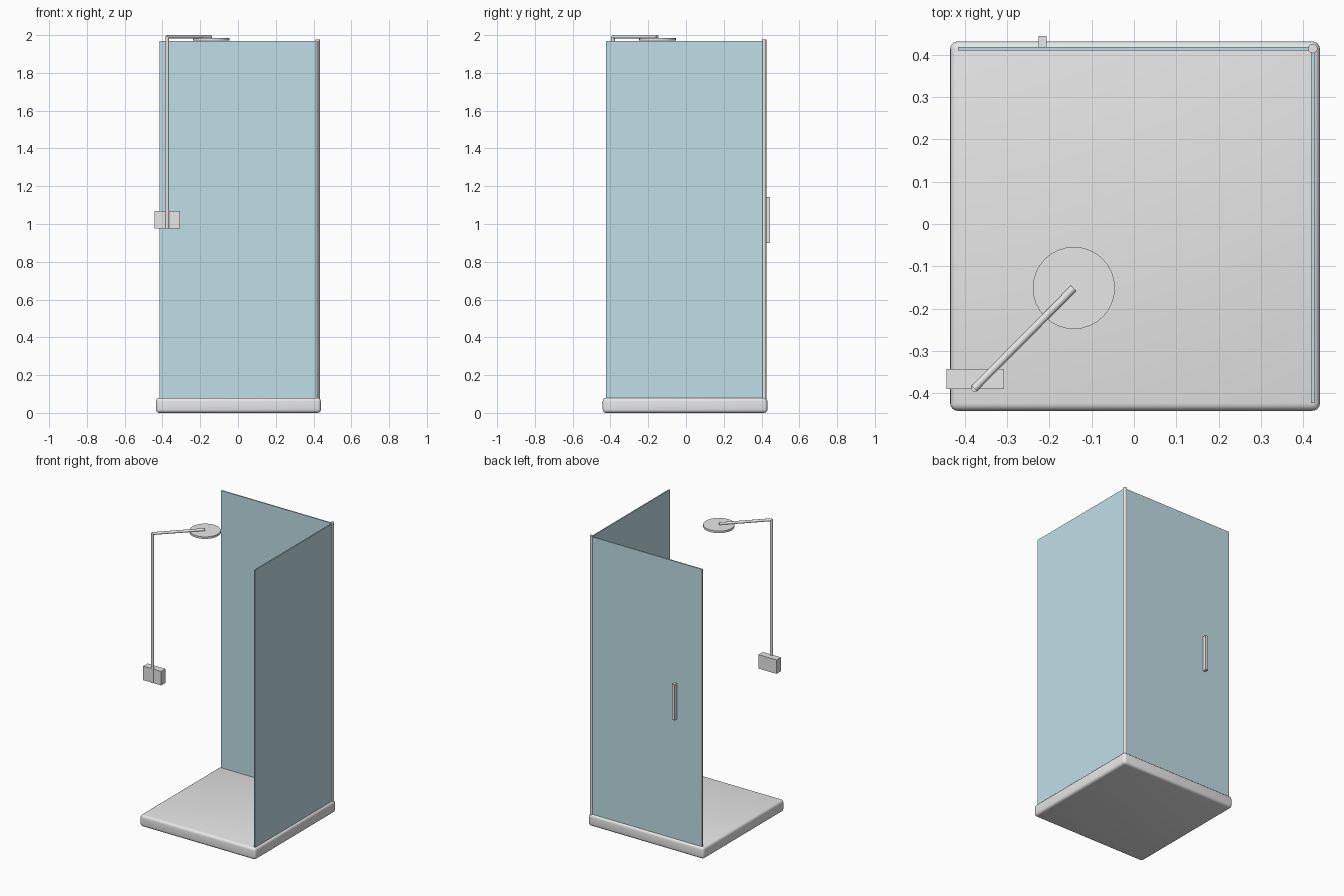
import bpy
import math
from mathutils import Vector

cube = bpy.data.objects.get("Cube")
if cube:
    bpy.data.objects.remove(cube, do_unlink=True)


def make_material(name, rgb):
    mat = bpy.data.materials.new(name)
    mat.use_nodes = True
    mat.diffuse_color = (*rgb, 1)
    mat.node_tree.nodes["Principled BSDF"].inputs["Base Color"].default_value = (*rgb, 1)
    return mat


GREY = make_material("light grey", (0.8, 0.8, 0.8))
GLASS = make_material("pale blue glass", (0.53, 0.73, 0.80))


def box(name, low, high, mat, bevel=0):
    low, high = Vector(low), Vector(high)
    bpy.ops.mesh.primitive_cube_add(size=1, location=(low + high) / 2)
    obj = bpy.context.object
    obj.name = name
    obj.scale = high - low
    bpy.ops.object.transform_apply(location=False, rotation=False, scale=True)
    obj.data.materials.append(mat)
    if bevel:
        mod = obj.modifiers.new("rounded edges", "BEVEL")
        mod.width = bevel
        mod.segments = 4
        bpy.ops.object.modifier_apply(modifier=mod.name)
        bpy.ops.object.shade_smooth_by_angle(angle=math.radians(40))
    return obj


def rod(name, start, end, radius, mat, sides=20):
    start, end = Vector(start), Vector(end)
    axis = end - start
    bpy.ops.mesh.primitive_cylinder_add(
        vertices=sides, radius=radius, depth=axis.length, location=(start + end) / 2,
        rotation=axis.to_track_quat("Z", "Y").to_euler())
    obj = bpy.context.object
    obj.name = name
    obj.data.materials.append(mat)
    bpy.ops.object.shade_smooth_by_angle(angle=math.radians(40))
    return obj


# Tray
box("shower_tray", (-0.434, -0.441, 0), (0.439, 0.431, 0.08), GREY, 0.018)

# Glass walls, corner post and door handle
box("back_glass", (-0.415, 0.41, 0.075), (0.422, 0.418, 1.97), GLASS)
box("left_glass", (0.418, -0.423, 0.075), (0.426, 0.414, 1.97), GLASS)
rod("corner_post", (0.422, 0.414, 0.07), (0.422, 0.414, 1.976), 0.011, GREY)
box("door_handle", (-0.225, 0.417, 0.9), (-0.206, 0.444, 1.143), GREY)

# Mixer valve, riser, arm and shower head
box("mixer_valve", (-0.443, -0.389, 0.975), (-0.307, -0.342, 1.07), GREY)
rod("riser_pipe", (-0.375, -0.386, 0.975), (-0.375, -0.386, 1.992), 0.01, GREY)
rod("shower_arm", (-0.377, -0.388, 1.991), (-0.143, -0.152, 1.991), 0.009, GREY)
rod("shower_head", (-0.142, -0.151, 1.972), (-0.142, -0.151, 1.986), 0.097, GREY, 32)
